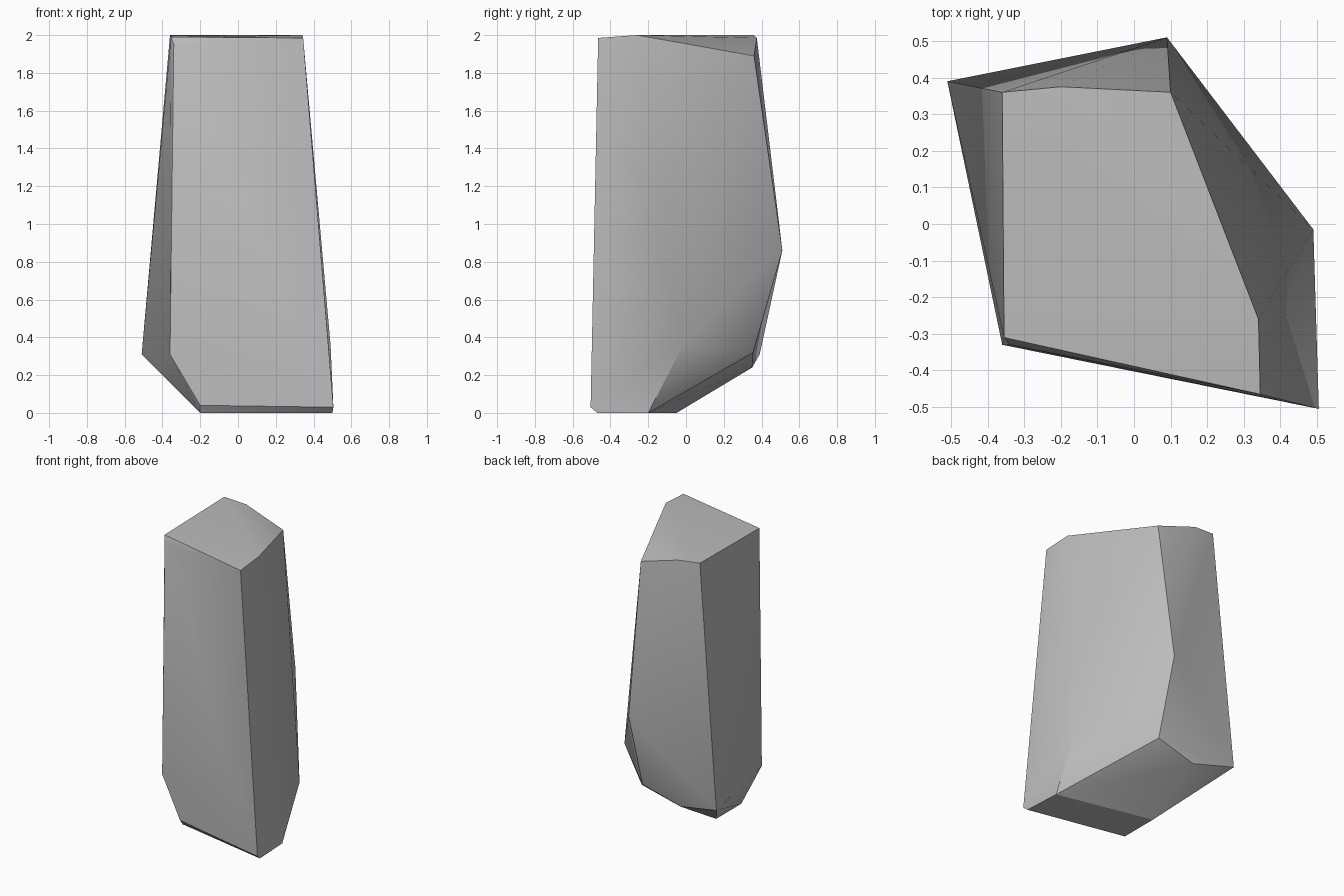
import bpy, bmesh
from math import radians

cube = bpy.data.objects.get("Cube")
if cube:
    bpy.data.objects.remove(cube, do_unlink=True)

# Corner points of the boulder, from the crown down to the foot
crown = [(-.36, .36, 2), (-.2, .375, 1.985), (.1, .36, 1.89),
         (.34, -.26, 2), (.345, -.465, 1.985), (-.355, -.31, 1.99), (-.34, -.33, 1.95)]
belly = [(.09, .51, .86), (.49, -.015, .36), (-.51, .39, .31), (-.36, -.33, .31)]
undercut = [(.09, .355, .32), (-.2, .35, .24)]
foot = [(.505, -.505, .03), (-.2, -.36, .04), (.5, -.47, 0),
        (.485, -.2, 0), (-.2, -.05, 0), (-.2, -.33, 0)]

# Wrap the corners in a convex stone surface
bm = bmesh.new()
for corner in crown + belly + undercut + foot:
    bm.verts.new(corner)
hull = bmesh.ops.convex_hull(bm, input=bm.verts)
loose = [v for v in bm.verts if not v.link_faces]
bmesh.ops.delete(bm, geom=loose, context='VERTS')
bmesh.ops.recalc_face_normals(bm, faces=bm.faces)
mesh = bpy.data.meshes.new("boulder")
bm.to_mesh(mesh)
bm.free()
boulder = bpy.data.objects.new("boulder", mesh)
bpy.context.collection.objects.link(boulder)

# Plain grey stone
stone = bpy.data.materials.new("grey_stone")
stone.use_nodes = True
grey = (.5, .5, .5, 1)
stone.diffuse_color = grey
stone.node_tree.nodes["Principled BSDF"].inputs["Base Color"].default_value = grey
mesh.materials.append(stone)

# Soft facets with crisp main edges
bpy.ops.object.select_all(action='DESELECT')
boulder.select_set(True)
bpy.context.view_layer.objects.active = boulder
bpy.ops.object.shade_smooth_by_angle(angle=radians(30))
